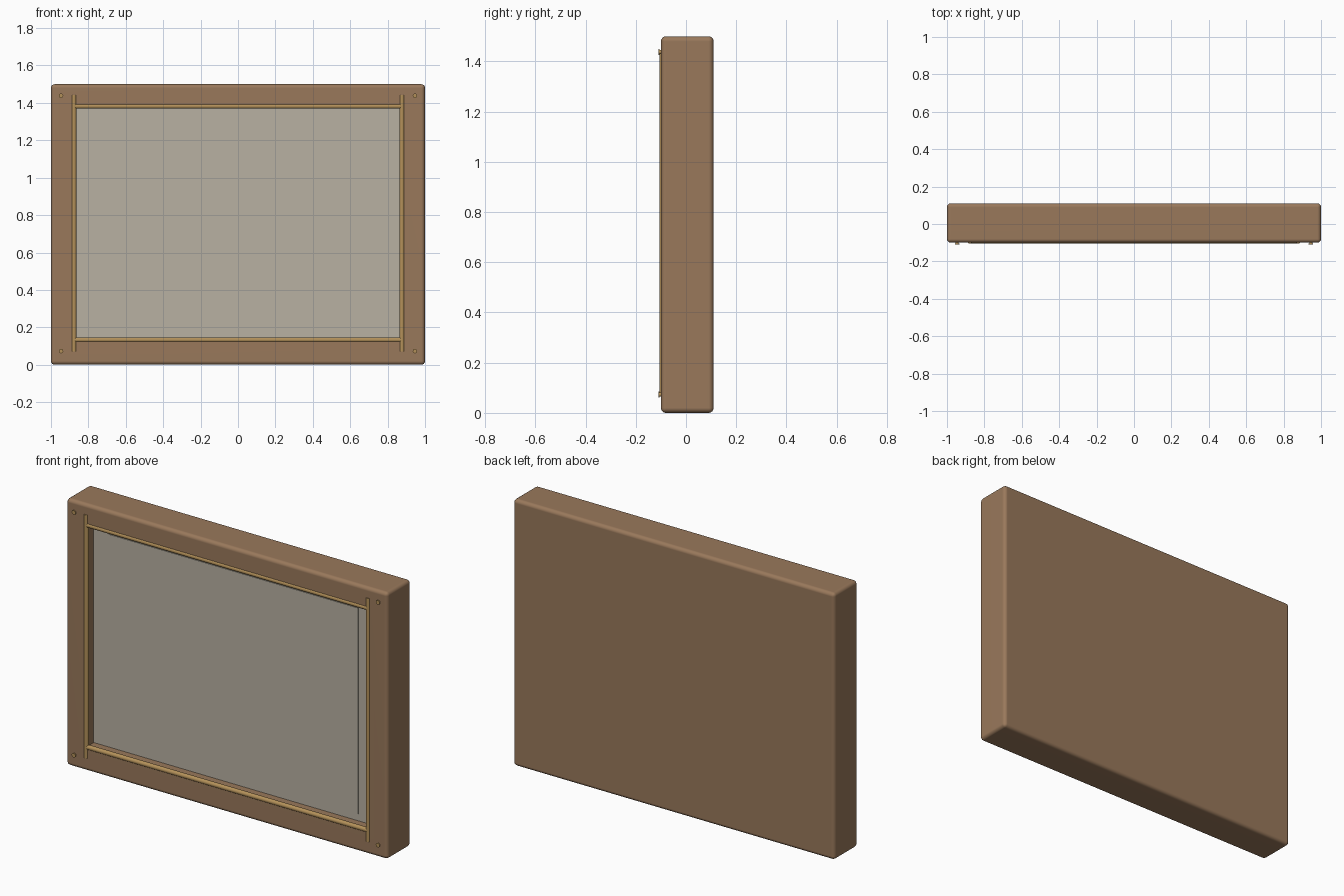
import bpy, bmesh, math
from mathutils import Matrix, Vector

if "Cube" in bpy.data.objects:
    bpy.data.objects.remove(bpy.data.objects["Cube"])


def material(name, rgb):
    m = bpy.data.materials.new(name)
    m.diffuse_color = (*rgb, 1)
    m.use_nodes = True
    m.node_tree.nodes["Principled BSDF"].inputs["Base Color"].default_value = m.diffuse_color
    return m


WOOD = material("brown wood", (0.32, 0.19, 0.105))
LINING = material("pale linen", (0.48, 0.44, 0.365))
BRASS = material("brass", (0.45, 0.28, 0.10))


def finish(bm, name, *mats):
    bmesh.ops.recalc_face_normals(bm, faces=bm.faces)
    me = bpy.data.meshes.new(name)
    bm.to_mesh(me)
    bm.free()
    ob = bpy.data.objects.new(name, me)
    bpy.context.collection.objects.link(ob)
    for m in mats:
        me.materials.append(m)
    bpy.ops.object.select_all(action='DESELECT')
    bpy.context.view_layer.objects.active = ob
    ob.select_set(True)
    bpy.ops.object.shade_smooth_by_angle(angle=math.radians(35))
    return ob


def box(lo, hi):
    bm = bmesh.new()
    bmesh.ops.create_cube(bm, size=1)
    lo, hi = Vector(lo), Vector(hi)
    for v in bm.verts:
        v.co = Vector(lo[i] + (v.co[i] + 0.5) * (hi[i] - lo[i]) for i in range(3))
    return bm


def cylinder(bm, a, b, r, sides=16):
    a, b = Vector(a), Vector(b)
    rot = (b - a).to_track_quat('Z', 'Y').to_matrix().to_4x4()
    bmesh.ops.create_cone(bm, cap_ends=True, segments=sides, radius1=r, radius2=r,
                          depth=(b - a).length,
                          matrix=Matrix.Translation((a + b) / 2) @ rot)


# Rounded wooden case with a rectangular recess in its front
FRONT, FLOOR = -0.10, -0.037
X, Z0, Z1 = 0.872, 0.137, 1.378
bm = box((-1, FRONT, 0), (1, 0.11, 1.5))
bmesh.ops.bevel(bm, geom=bm.edges[:], offset=0.02, segments=4, profile=0.5,
                affect='EDGES')
bm.normal_update()
face = max((f for f in bm.faces if f.normal.y < -0.99), key=lambda f: f.calc_area())
bmesh.ops.inset_individual(bm, faces=[face], thickness=0.1)
for v in face.verts:
    v.co.x = math.copysign(X, v.co.x)
    v.co.z = Z1 if v.co.z > 0.75 else Z0
floor = bmesh.ops.extrude_discrete_faces(bm, faces=[face])['faces'][0]
for v in floor.verts:
    v.co.y = FLOOR
floor.material_index = 1
case = finish(bm, "case", WOOD, LINING)
case.modifiers.new("flat sides", 'WEIGHTED_NORMAL').keep_sharp = True

# Thin display panel on the recess floor
finish(box((-0.775, FLOOR - 0.004, 0.177), (0.775, FLOOR + 0.002, 1.335)),
       "display_panel", LINING)

# Brass rods along the recess edges
for name, x in (("left_rod", -0.877), ("right_rod", 0.877)):
    bm = bmesh.new()
    cylinder(bm, (x, -0.092, 0.072), (x, -0.092, 1.441), 0.013)
    finish(bm, name, BRASS)
for name, z in (("bottom_rod", 0.133), ("top_rod", 1.382)):
    bm = bmesh.new()
    cylinder(bm, (-0.877, -0.092, z), (0.877, -0.092, z), 0.013)
    finish(bm, name, BRASS)

# Corner pins with small heads
for i, (x, z) in enumerate((x, z) for x in (-0.946, 0.946) for z in (0.073, 1.438)):
    bm = bmesh.new()
    cylinder(bm, (x, -0.09, z), (x, -0.106, z), 0.008)
    cylinder(bm, (x, -0.105, z), (x, -0.11, z), 0.012)
    finish(bm, f"corner_pin_{i + 1}", BRASS)
